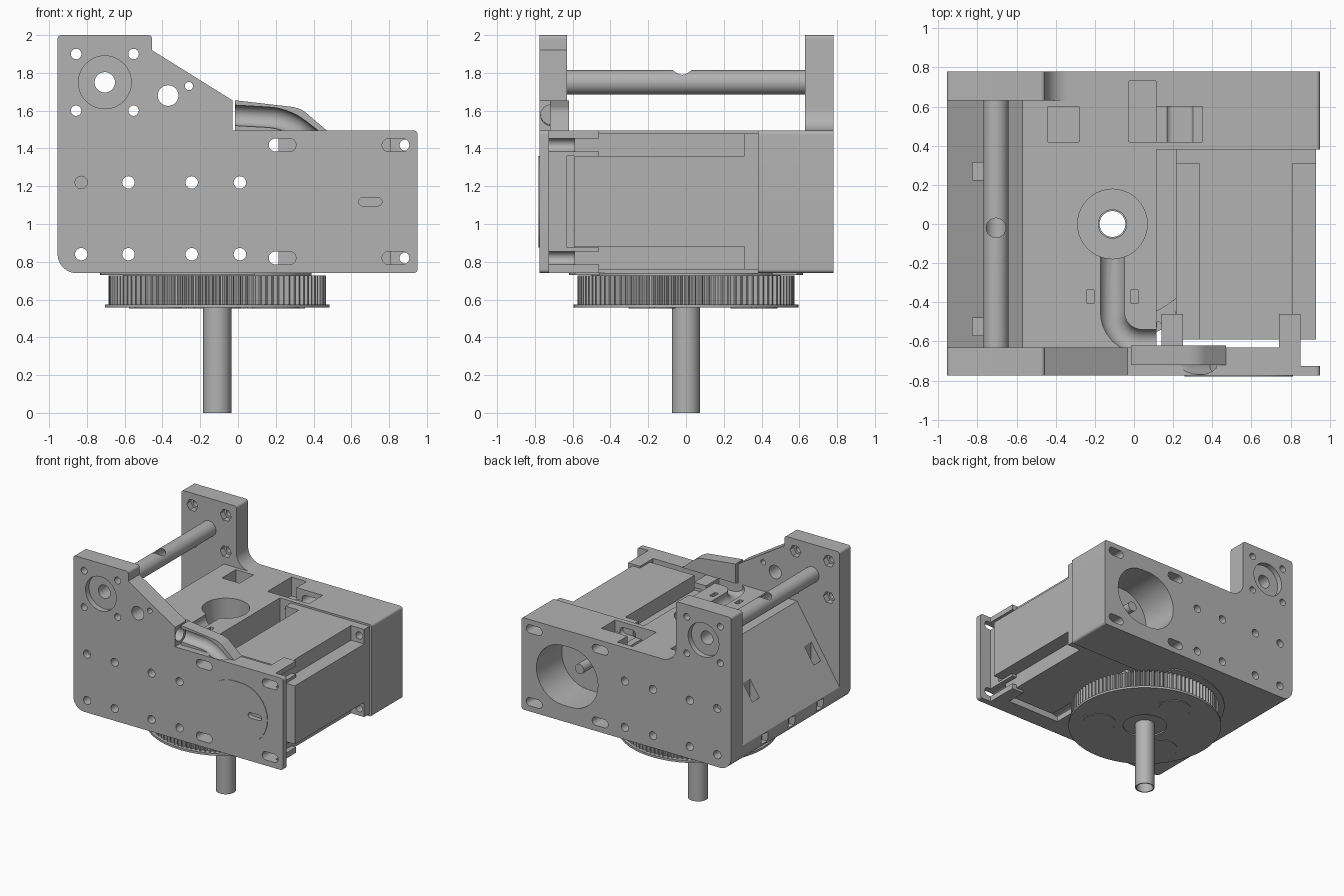
import bpy, bmesh, math
from mathutils import Vector

if "Cube" in bpy.data.objects:
    bpy.data.objects.remove(bpy.data.objects["Cube"])

GREY = (0.45, 0.45, 0.45, 1)
mat = bpy.data.materials.new("machine grey")
mat.use_nodes = True
mat.diffuse_color = GREY
mat.node_tree.nodes["Principled BSDF"].inputs["Base Color"].default_value = GREY


def prism(name, pts, axis, lo, hi):
    """Extrude a 2D outline along an axis from lo to hi."""
    place = {"x": lambda a, b, c: (c, a, b),
             "y": lambda a, b, c: (a, c, b),
             "z": lambda a, b, c: (a, b, c)}[axis]
    bm = bmesh.new()
    low = [bm.verts.new(place(p[0], p[1], lo)) for p in pts]
    high = [bm.verts.new(place(p[0], p[1], hi)) for p in pts]
    bm.faces.new(low)
    bm.faces.new(high)
    for i in range(len(pts)):
        j = (i + 1) % len(pts)
        bm.faces.new((low[i], low[j], high[j], high[i]))
    bmesh.ops.recalc_face_normals(bm, faces=bm.faces)
    mesh = bpy.data.meshes.new(name)
    bm.to_mesh(mesh)
    bm.free()
    mesh.materials.append(mat)
    obj = bpy.data.objects.new(name, mesh)
    bpy.context.collection.objects.link(obj)
    return obj


def rounded(corners, steps=8):
    """Outline with an optional fillet radius per corner (x, y, r)."""
    out, n = [], len(corners)
    for i, c in enumerate(corners):
        p = Vector(c[:2])
        r = c[2] if len(c) > 2 else 0
        if not r:
            out.append(p)
            continue
        a = (Vector(corners[i - 1][:2]) - p).normalized()
        b = (Vector(corners[(i + 1) % n][:2]) - p).normalized()
        half = a.angle(b) / 2
        mid = p + (a + b).normalized() * r / math.sin(half)
        s, e = p + a * r / math.tan(half) - mid, p + b * r / math.tan(half) - mid
        out += [mid + s.lerp(e, k / steps).normalized() * r for k in range(steps + 1)]
    return out


def circle(u, v, r, n=40):
    return [(u + r * math.cos(math.tau * i / n), v + r * math.sin(math.tau * i / n)) for i in range(n)]


def stadium(u, v, half, r):
    arc = [math.pi * (i / 16 - 0.5) for i in range(17)]
    right = [(u + half + r * math.cos(a), v + r * math.sin(a)) for a in arc]
    left = [(u - half - r * math.cos(a), v - r * math.sin(a)) for a in arc]
    return right + left


def box(name, x0, x1, y0, y1, z0, z1):
    return prism(name, [(x0, z0), (x1, z0), (x1, z1), (x0, z1)], "y", y0, y1)


def pipe(name, pts, r):
    """Solid round bar along a path."""
    cu = bpy.data.curves.new(name, "CURVE")
    cu.dimensions, cu.bevel_depth, cu.bevel_resolution, cu.use_fill_caps = "3D", r, 6, True
    sp = cu.splines.new("POLY")
    sp.points.add(len(pts) - 1)
    for q, p in zip(sp.points, pts):
        q.co = (*p, 1)
    obj = bpy.data.objects.new(name, cu)
    bpy.context.collection.objects.link(obj)
    bpy.context.view_layer.objects.active = obj
    bpy.ops.object.select_all(action="DESELECT")
    obj.select_set(True)
    bpy.ops.object.convert(target="MESH")
    return bpy.context.view_layer.objects.active


def cut(obj, cutters):
    bpy.context.view_layer.objects.active = obj
    for c in cutters:
        m = obj.modifiers.new("cut", "BOOLEAN")
        m.operation, m.solver, m.object = "DIFFERENCE", "EXACT", c
        bpy.ops.object.modifier_apply(modifier=m.name)


BOT, TOP, Y0, Y1, IN = 0.74, 1.495, -0.775, 0.78, 0.63
CX, SX, SZ, MX, MZ = -0.11, -0.705, 1.75, 0.535, 1.118

# Side plates with raised towers
lower = [(-0.955, BOT, 0.1), (0.95, BOT, 0.02), (0.95, TOP, 0.02)]
tower = [(-0.455, 2, 0.02), (-0.955, 2, 0.02)]
front_plate = prism("front_plate", rounded(lower + [(-0.03, TOP), (-0.03, 1.655), (-0.455, 1.92)] + tower), "y", Y0, -IN)
back_plate = prism("back_plate", rounded(lower + [(-0.455, TOP, 0.12)] + tower), "y", IN, Y1)

# Body with its sloped left side, and the block behind the motor
body = prism("body_block", rounded([(-0.955, BOT, 0.1), (0.115, BOT), (0.115, TOP), (-0.57, TOP), (-0.955, 0.89)]), "y", -IN, IN)
back_block = prism("back_block", rounded([(0.115, BOT), (0.95, BOT, 0.02), (0.95, TOP, 0.02), (0.115, TOP)]), "y", 0.38, IN)

# Motor with notched corners, rear cap, and mounting pads
m0, m1, lo, hi, n = 0.215, 0.93, 0.76, 1.48, 0.12
notched = [(m0 + n, lo), (m1 - n, lo), (m1 - n, lo + n), (m1, lo + n), (m1, hi - n), (m1 - n, hi - n),
           (m1 - n, hi), (m0 + n, hi), (m0 + n, hi - n), (m0, hi - n), (m0, lo + n), (m0 + n, lo + n)]
motor = prism("motor_body", notched, "y", -0.59, 0.31)
motor_cap = box("motor_rear_cap", m0, m1, 0.31, 0.38, lo, hi)
pads = [box("motor_pad", x, x + 0.11, -IN, -0.46, z, z + 0.135)
        for x in (0.14, 0.74) for z in (BOT, TOP - 0.135)]
prism("motor_shaft", circle(MX, MZ, 0.04), "y", 0.38, 0.62)

# Hood beside the front gusset
hood = prism("pipe_hood", rounded([(-0.015, TOP), (0.47, TOP), (0.33, 1.615, 0.15), (-0.015, 1.655)]), "y", -0.72, -0.62)

# Cutters: round holes, slots and nut pockets
holes = [prism("hole", circle(x, z, 0.033, 20), "y", -1, 1)
         for x in (-0.83, -0.58, -0.245, 0.01) for z in (0.84, 1.22) if (x, z) != (-0.83, 1.22)]
slots = [prism("slot", stadium(x, z, 0.038, 0.034), "y", -1, 1) for x in (0.235, 0.835) for z in (0.82, 1.418)]
tower_holes, nuts = [], []
for x in (-0.857, -0.553):
    for z in (1.6, 1.9):
        tower_holes.append(prism("tower_hole", circle(x, z, 0.028, 16), "y", -1, 1))
        nuts.append(prism("nut_pocket", circle(x, z, 0.05, 6), "y", -0.68, 0.68))
bore = prism("bore", circle(SX, SZ, 0.054), "y", -1, 1)
seats = [prism("bearing_seat", circle(SX, SZ, 0.14), "y", a, b) for a, b in ((-1, -0.73), (0.735, 1))]
blind = [prism("blind_hole", circle(-0.83, 1.22, 0.033, 20), "y", a, b) for a, b in ((-1, -0.72), (0.73, 1))]
gusset = [prism("gusset_hole", circle(-0.37, 1.68, 0.055, 24), "y", -1, -0.5),
          prism("gusset_hole", circle(-0.26, 1.73, 0.022, 16), "y", -1, -0.5)]
trim = box("trim", 0.85, 1, -0.725, -0.5, 0.5, 1.7)
motor_window = prism("motor_window", stadium(MX, MZ, 0.035, 0.245), "y", 0.45, 1)
screws = [prism("screw_hole", circle(0.885, z, 0.03, 16), "y", -1, 1) for z in (0.82, 1.418)]
top_pockets = [box("top_pocket", -0.44, -0.28, 0.42, 0.6, 1.36, 1.6),
               box("top_pocket", -0.025, 0.112, 0.42, 0.73, 1.34, 1.6),
               box("top_pocket", 0.112, 0.35, 0.42, 0.6, 1.4, 1.6)]
well = prism("well", circle(CX, 0, 0.178), "z", 1.15, 2)
pipe_bore = prism("pipe_bore", circle(CX, 0, 0.066), "z", -1, 2)
side_pockets = [box("side_pocket", -0.825, -0.74, y, y + 0.09, 0.95, 1.3) for y in (0.225, -0.57)]
side_pockets += [box("side_pocket", -1, -0.9, y, y + 0.08, 0.8, 0.88) for y in (0.3, -0.05, -0.42)]
top_slots = [box("top_slot", x, x + 0.035, -0.405, -0.335, 1.3, 1.6) for x in (-0.24, -0.015)]

# Curved channels in the top and through the hood
bend = rounded([(CX, -0.1), (CX, -0.6, 0.15), (0.3, -0.6)])
channel = pipe("channel", [(p.x, p.y, 1.475) for p in bend], 0.065)
arch = rounded([(-0.1, 1.58), (0.25, 1.56, 0.3), (0.42, 1.43)])
hood_channel = pipe("hood_channel", [(p.x, -0.715, p.y) for p in arch], 0.055)

common = holes + tower_holes + nuts + [bore] + seats + blind
cut(front_plate, common + slots + gusset + [trim, hood_channel])
cut(back_plate, common + slots + [motor_window] + top_pockets)
cut(body, holes + [well, pipe_bore, channel] + side_pockets + top_slots + top_pockets)
cut(back_block, slots + [motor_window] + top_pockets)
cut(hood, [hood_channel])
cut(motor_cap, screws)
for pad in pads:
    cut(pad, slots)

# Cross shaft, hollow with a small radial hole
shaft = prism("cross_shaft", circle(SX, SZ, 0.064), "y", -0.725, 0.73)
radial = prism("radial_hole", circle(SX, -0.02, 0.05, 24), "z", 1.75, 2)
cut(shaft, [bore, radial])

# Front motor cover with a stadium slot
cover = prism("motor_cover", stadium(MX, MZ, 0.035, 0.243), "y", Y0 - 0.005, Y0)
cover_slot = prism("cover_slot", stadium(0.7, MZ, 0.04, 0.022), "y", -1, -0.74)
cut(cover, [cover_slot])
cut(front_plate, [cover_slot])

# Toothed pulley, flange, collar and hollow drive pipe
TEETH = 96
teeth = [(CX + r * math.cos(a), r * math.sin(a)) for i in range(TEETH)
         for k, r in enumerate((0.575, 0.575, 0.55, 0.55)) for a in [math.tau * (i + k / 4) / TEETH]]
pulley = prism("pulley_teeth", teeth, "z", 0.575, 0.728)
flange = prism("pulley_flange", circle(CX, 0, 0.595, 96), "z", 0.557, 0.575)
race = prism("bearing_disc", circle(CX, 0, 0.5, 64), "z", 0.728, BOT)
rim = prism("bottom_rim", [p for p in circle(CX, 0, 0.62, 96) if p[0] < 0.115], "z", 0.73, BOT)
drive_pipe = prism("drive_pipe", circle(CX, 0, 0.075), "z", 0, 1.2)
recess = prism("collar_recess", circle(CX, 0, 0.17), "z", 0.4, 0.568)
for part in (pulley, race, rim, drive_pipe):
    cut(part, [pipe_bore])
cut(flange, [pipe_bore, recess])
for k in range(3):
    a = math.tau * k / 3 + math.pi / 2
    x, y = CX + 0.36 * math.cos(a), 0.36 * math.sin(a)
    prism("pulley_plug", circle(x, y, 0.125), "z", 0.552, 0.557)
    prism("pulley_key", stadium(x, y, 0.14, 0.014), "z", 0.553, 0.557)

# Remove cutters, then shade smooth with sharp edges kept
used = (common + slots + gusset + screws + top_pockets + side_pockets + top_slots +
        [trim, motor_window, well, pipe_bore, channel, hood_channel, radial, cover_slot, recess])
for c in used:
    bpy.data.objects.remove(c)
bpy.ops.object.select_all(action="DESELECT")
for o in bpy.context.scene.objects:
    if o.type == "MESH":
        o.select_set(True)
        bpy.context.view_layer.objects.active = o
bpy.ops.object.shade_smooth_by_angle(angle=math.radians(30))
